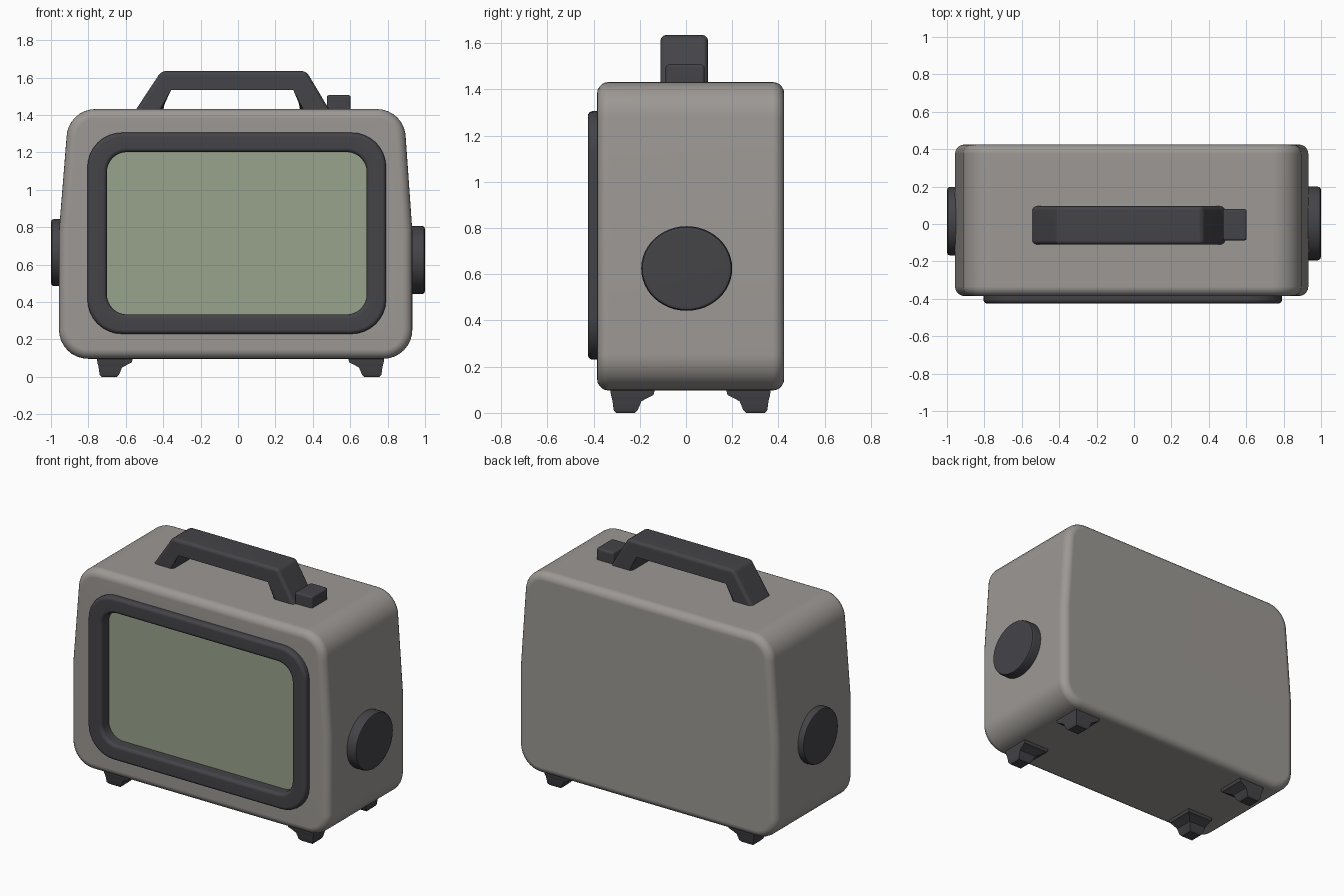
import bpy, bmesh, math

if "Cube" in bpy.data.objects:
    bpy.data.objects.remove(bpy.data.objects["Cube"])


def material(name, rgb):
    m = bpy.data.materials.new(name)
    m.diffuse_color = (*rgb, 1)
    m.use_nodes = True
    m.node_tree.nodes["Principled BSDF"].inputs["Base Color"].default_value = m.diffuse_color
    return m


GREY = material("warm_grey", (0.335, 0.315, 0.298))
DARK = material("dark_plastic", (0.058, 0.056, 0.064))
GREEN = material("screen_green", (0.315, 0.37, 0.265))


def loft(name, rings, mat, closed=False, bevel=0.0, angle=35):
    """Skin equal-count rings; cap the ends, or join last to first when closed."""
    bm = bmesh.new()
    rows = [[bm.verts.new(p) for p in r] for r in rings]
    n = len(rows[0])
    pairs = list(zip(rows, rows[1:]))
    if closed:
        pairs.append((rows[-1], rows[0]))
    else:
        bm.faces.new(rows[0])
        bm.faces.new(rows[-1])
    for a, b in pairs:
        for i in range(n):
            j = (i + 1) % n
            bm.faces.new((a[i], a[j], b[j], b[i]))
    if bevel:
        bmesh.ops.bevel(bm, geom=bm.edges[:], offset=bevel, segments=3,
                        profile=0.5, affect='EDGES', clamp_overlap=True)
    bmesh.ops.recalc_face_normals(bm, faces=bm.faces)
    me = bpy.data.meshes.new(name)
    bm.to_mesh(me)
    bm.free()
    me.materials.append(mat)
    ob = bpy.data.objects.new(name, me)
    bpy.context.collection.objects.link(ob)
    bpy.ops.object.select_all(action='DESELECT')
    ob.select_set(True)
    bpy.context.view_layer.objects.active = ob
    bpy.ops.object.shade_smooth_by_angle(angle=math.radians(angle))
    wn = ob.modifiers.new("even_shading", 'WEIGHTED_NORMAL')
    wn.keep_sharp = True
    return ob


def rounded(xl0, xr0, z0, xl1, xr1, z1, r, y, zm, segs=8):
    """Rounded outline in the xz plane at depth y; sides are upright up to zm."""
    pts = []
    for cx, cz, start, mid in ((xr0 - r, z0 + r, 270, xr0), (xr1 - r, z1 - r, 0, None),
                               (xl1 + r, z1 - r, 90, xl0), (xl0 + r, z0 + r, 180, None)):
        for k in range(segs + 1):
            a = math.radians(start + 90 * k / segs)
            pts.append((cx + r * math.cos(a), y, cz + r * math.sin(a)))
        if mid is not None:
            pts.append((mid, y, zm))
    return pts


def body_ring(o, y):
    return rounded(-0.957 + o, 0.932 - o, 0.097 + o,
                   -0.917 + o, 0.897 - o, 1.432 - o, 0.155 - o, y, 0.78)


def bezel_ring(o, y):
    return rounded(-0.805 + o, 0.792 - o, 0.23 + o,
                   -0.805 + o, 0.792 - o, 1.306 - o, 0.185 - 0.75 * o, y, 0.78)


# Case: softly rounded rims, with a shallow pocket in the front for the screen
R = 0.05
arc = [math.radians(90 * k / 5) for k in range(6)]
rings = [body_ring(R - R * math.sin(a), 0.425 - R + R * math.cos(a)) for a in arc]
rings += [body_ring(R - R * math.cos(a), -0.385 + R - R * math.sin(a)) for a in arc]
rings += [bezel_ring(0.05, -0.385), bezel_ring(0.05, -0.32)]
loft("case", rings, GREY)

# Screen surround with rounded lips
B = 0.022
W = 0.104
rings = [bezel_ring(0, -0.37)]
rings += [bezel_ring(B - B * math.cos(a), -0.425 + B - B * math.sin(a)) for a in arc]
rings += [bezel_ring(W - B + B * math.sin(a), -0.425 + B - B * math.cos(a)) for a in arc]
rings += [bezel_ring(W, -0.33)]
loft("screen_surround", rings, DARK, closed=True)

# Screen
loft("screen", [bezel_ring(0.08, -0.348), bezel_ring(0.08, -0.34)], GREEN)

# Carrying handle
profile = [(-0.565, 1.40), (-0.41, 1.635), (0.365, 1.635), (0.505, 1.40),
           (0.335, 1.40), (0.315, 1.555), (-0.375, 1.555), (-0.405, 1.40)]
loft("carry_handle", [[(x, y, z) for x, z in profile] for y in (-0.11, 0.095)],
     DARK, bevel=0.022)


def box_ring(x0, x1, y0, y1, z):
    return [(x0, y0, z), (x1, y0, z), (x1, y1, z), (x0, y1, z)]


# Push button beside the handle
loft("top_button", [box_ring(0.475, 0.602, -0.088, 0.08, z) for z in (1.40, 1.507)],
     DARK, bevel=0.012)


# Round side dials, slightly wider than tall
def dial(name, x_in, x_out, cy, cz, ry, rz):
    s = 1 if x_out > x_in else -1
    steps = ((x_in, 0), (x_out - s * 0.018, 0), (x_out - s * 0.005, 0.005),
             (x_out, 0.018))
    loft(name, [[(x, cy + (ry - q) * math.cos(t), cz + (rz - q) * math.sin(t))
                 for t in (2 * math.pi * k / 48 for k in range(48))]
                for x, q in steps], DARK)


dial("left_dial", -0.90, -1.0, 0.015, 0.665, 0.184, 0.180)
dial("right_dial", 0.88, 1.0, 0.003, 0.625, 0.197, 0.183)

# Feet: tapered pegs flaring inward under the case
for side, cx, sx in (("left", -0.69, -1), ("right", 0.717, 1)):
    for end, cy, sy in (("front", -0.263, -1), ("back", 0.302, 1)):
        rings = []
        for z, outer, inner in ((0.0, 0.040, 0.042), (0.012, 0.050, 0.054),
                                (0.050, 0.055, 0.070), (0.064, 0.058, 0.095),
                                (0.077, 0.062, 0.122), (0.115, 0.066, 0.132)):
            rings.append(box_ring(cx - sx * inner, cx + sx * outer,
                                  cy - sy * inner, cy + sy * outer, z))
        loft(f"{end}_{side}_foot", rings, DARK)
